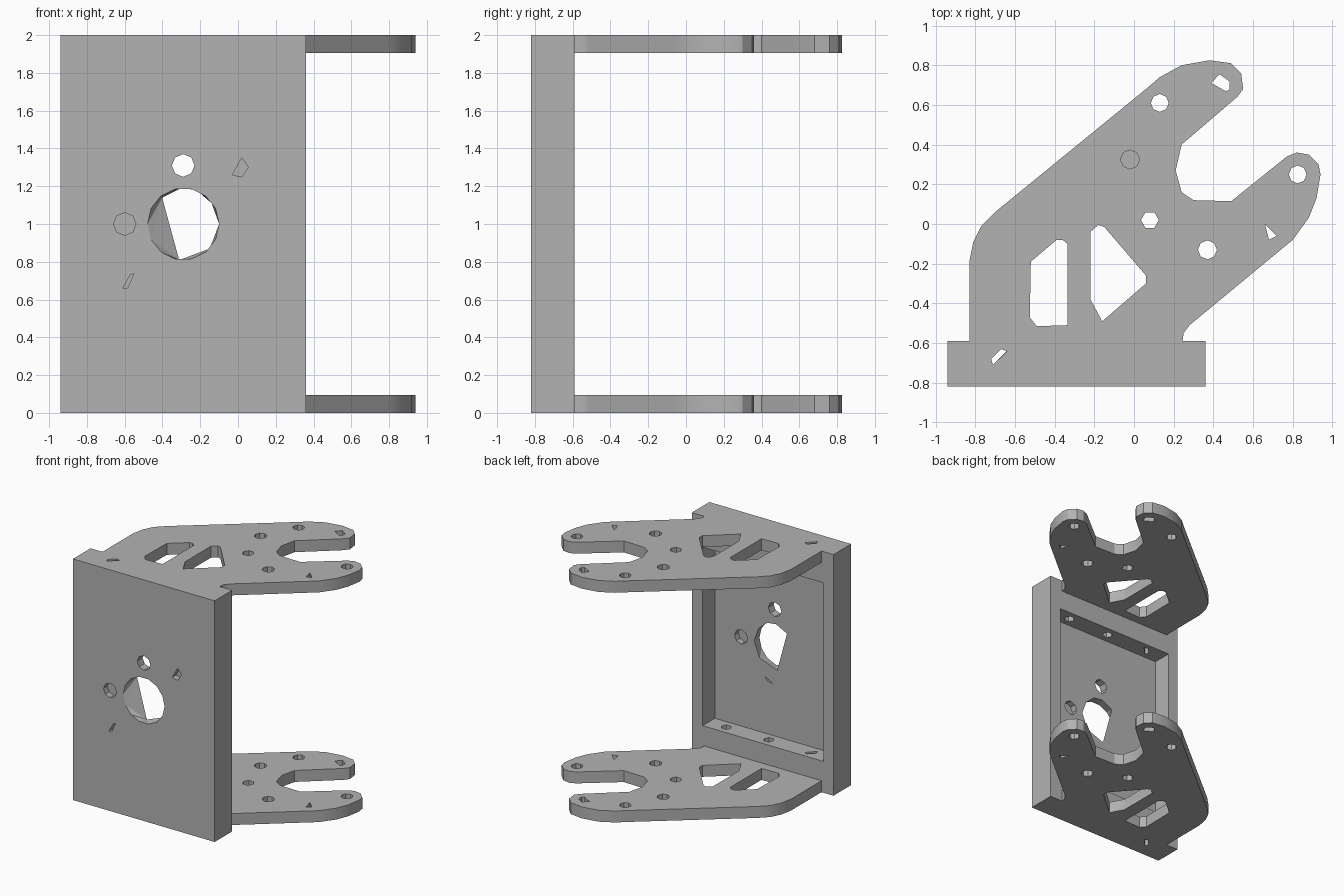
import bpy, bmesh, math
from mathutils import Vector

if "Cube" in bpy.data.objects:
    bpy.data.objects.remove(bpy.data.objects["Cube"])

grey = bpy.data.materials.new("plain grey")
grey.use_nodes = True
grey.diffuse_color = (0.45, 0.45, 0.45, 1)
grey.node_tree.nodes["Principled BSDF"].inputs["Base Color"].default_value = (0.45, 0.45, 0.45, 1)

THICK = 0.095
BACK, FLOOR, FRONT = -0.59, -0.75, -0.82


def add_object(name, bm):
    bmesh.ops.recalc_face_normals(bm, faces=bm.faces)
    mesh = bpy.data.meshes.new(name)
    bm.to_mesh(mesh)
    bm.free()
    mesh.materials.append(grey)
    ob = bpy.data.objects.new(name, mesh)
    bpy.context.collection.objects.link(ob)
    return ob


def ring(x, y, r, n=8, turn=0.0):
    return [(x + r * math.cos(turn + i * math.tau / n),
             y + r * math.sin(turn + i * math.tau / n)) for i in range(n)]


def at_z(points, z):
    return [Vector((x, y, z)) for x, y in points]


def at_y(points, y):
    return [Vector((x, y, z)) for x, z in points]


def cut(ob, points):
    """Subtract the convex hull of the points from the object."""
    bm = bmesh.new()
    for p in points:
        bm.verts.new(p)
    result = bmesh.ops.convex_hull(bm, input=bm.verts)
    loose = [v for v in bm.verts if not v.link_faces]
    bmesh.ops.delete(bm, geom=loose, context='VERTS')
    cutter = add_object("cutter", bm)
    cutter.hide_render = True
    mod = ob.modifiers.new("cut", 'BOOLEAN')
    mod.operation = 'DIFFERENCE'
    mod.solver = 'EXACT'
    mod.object = cutter
    graph = bpy.context.evaluated_depsgraph_get()
    mesh = bpy.data.meshes.new_from_object(ob.evaluated_get(graph))
    ob.modifiers.clear()
    ob.data = mesh
    bpy.data.objects.remove(cutter)


def extrude_outline(name, outline, z, height):
    bm = bmesh.new()
    face = bm.faces.new([bm.verts.new(p) for p in at_z(outline, z)])
    top = bmesh.ops.extrude_face_region(bm, geom=[face])["geom"]
    bmesh.ops.translate(bm, vec=(0, 0, height),
                        verts=[v for v in top if isinstance(v, bmesh.types.BMVert)])
    return add_object(name, bm)


def rect(x0, x1, y0, y1):
    return [(x0, y0), (x1, y0), (x1, y1), (x0, y1)]


# Mounting plate with a pocket in its back
plate = extrude_outline("mounting_plate", rect(-0.94, 0.36, FRONT, BACK), 0, 2)
pocket = rect(-0.85, 0.26, 0.26, 1.74)
cut(plate, at_y(pocket, FLOOR) + at_y(pocket, BACK + 0.1))

# Large faceted opening, narrower on the pocket side
bore_front = ring(-0.29, 1.0, 0.19, 14)
bore_back = [(-0.4, 1.14), (-0.3, 1.19), (-0.22, 1.18), (-0.14, 1.11),
             (-0.1, 1.0), (-0.15, 0.87), (-0.31, 0.81)]
cut(plate, at_y(bore_front, FRONT - 0.001) + at_y(bore_back, FLOOR + 0.001))

# Screw holes: one through, the rest blind
cut(plate, at_y(ring(-0.29, 1.31, 0.06), FRONT - 0.01) + at_y(ring(-0.29, 1.31, 0.06), FLOOR + 0.01))
sliver = [(-0.61, 0.66), (-0.585, 0.66), (-0.55, 0.74), (-0.57, 0.73)]
half_round = [(-0.03, 1.26), (0.02, 1.25), (0.055, 1.3), (0.02, 1.35)]
for hole in (ring(-0.6, 1.0, 0.06), half_round, sliver):
    cut(plate, at_y(hole, FRONT - 0.01) + at_y(hole, FRONT + 0.05))
back_sliver = [(-0.27, 0.69), (-0.2, 0.73), (-0.22, 0.7)]
for hole in (ring(0.02, 1.0, 0.06), back_sliver):
    cut(plate, at_y(hole, FLOOR - 0.05) + at_y(hole, FLOOR + 0.01))

# Holes in the pocket's top and bottom walls; the end ones reach the outside
slot = [(-0.72, -0.68), (-0.67, -0.63), (-0.64, -0.64), (-0.71, -0.71)]
for outside, inside, blind in ((-0.01, 0.27, 0.1), (2.01, 1.73, 1.9)):
    cut(plate, at_z(slot, outside) + at_z(slot, inside))
    for x in (-0.29, 0.1):
        hole = ring(x, -0.67, 0.04, 6)
        cut(plate, at_z(hole, blind) + at_z(hole, inside))

# Forked arms
outline = [(-0.83, BACK), (-0.83, -0.19), (-0.81, -0.09), (-0.77, -0.01), (-0.7, 0.06),
           (0.06, 0.68), (0.13, 0.74), (0.24, 0.8), (0.38, 0.825), (0.49, 0.81),
           (0.54, 0.76), (0.55, 0.68), (0.52, 0.64), (0.24, 0.4), (0.21, 0.27),
           (0.24, 0.16), (0.3, 0.12), (0.49, 0.115), (0.77, 0.34), (0.82, 0.36),
           (0.88, 0.35), (0.93, 0.3), (0.94, 0.25), (0.92, 0.13), (0.88, 0.03),
           (0.8, -0.08), (0.28, -0.51), (0.25, -0.55), (0.245, BACK)]
slot_window = [(-0.52, -0.19), (-0.39, -0.08), (-0.36, -0.08), (-0.335, -0.1),
               (-0.335, -0.51), (-0.49, -0.515), (-0.525, -0.47)]
wedge_window = [(-0.22, -0.04), (-0.18, -0.005), (-0.15, -0.015), (0.06, -0.26),
                (0.06, -0.3), (-0.16, -0.49), (-0.22, -0.38)]
tip_hole = [(0.39, 0.71), (0.43, 0.755), (0.48, 0.72), (0.48, 0.675), (0.46, 0.67)]
chip_hole = [(0.66, 0.0), (0.72, -0.06), (0.68, -0.08)]
through = [slot_window, wedge_window, tip_hole, chip_hole, ring(0.13, 0.61, 0.045),
           ring(0.08, 0.02, 0.045, 6), ring(0.37, -0.13, 0.048), ring(0.825, 0.25, 0.045)]

for name, z in (("lower_arm", 0), ("upper_arm", 2 - THICK)):
    arm = extrude_outline(name, outline, z, THICK)
    for hole in through:
        cut(arm, at_z(hole, z - 0.01) + at_z(hole, z + THICK + 0.01))
    dimple = ring(-0.02, 0.325, 0.048)
    cut(arm, at_z(dimple, z + 0.04) + at_z(dimple, z + THICK + 0.01))
    bpy.ops.object.select_all(action='DESELECT')
    arm.select_set(True)
    bpy.context.view_layer.objects.active = arm
    bpy.ops.object.shade_smooth_by_angle(angle=math.radians(30))
